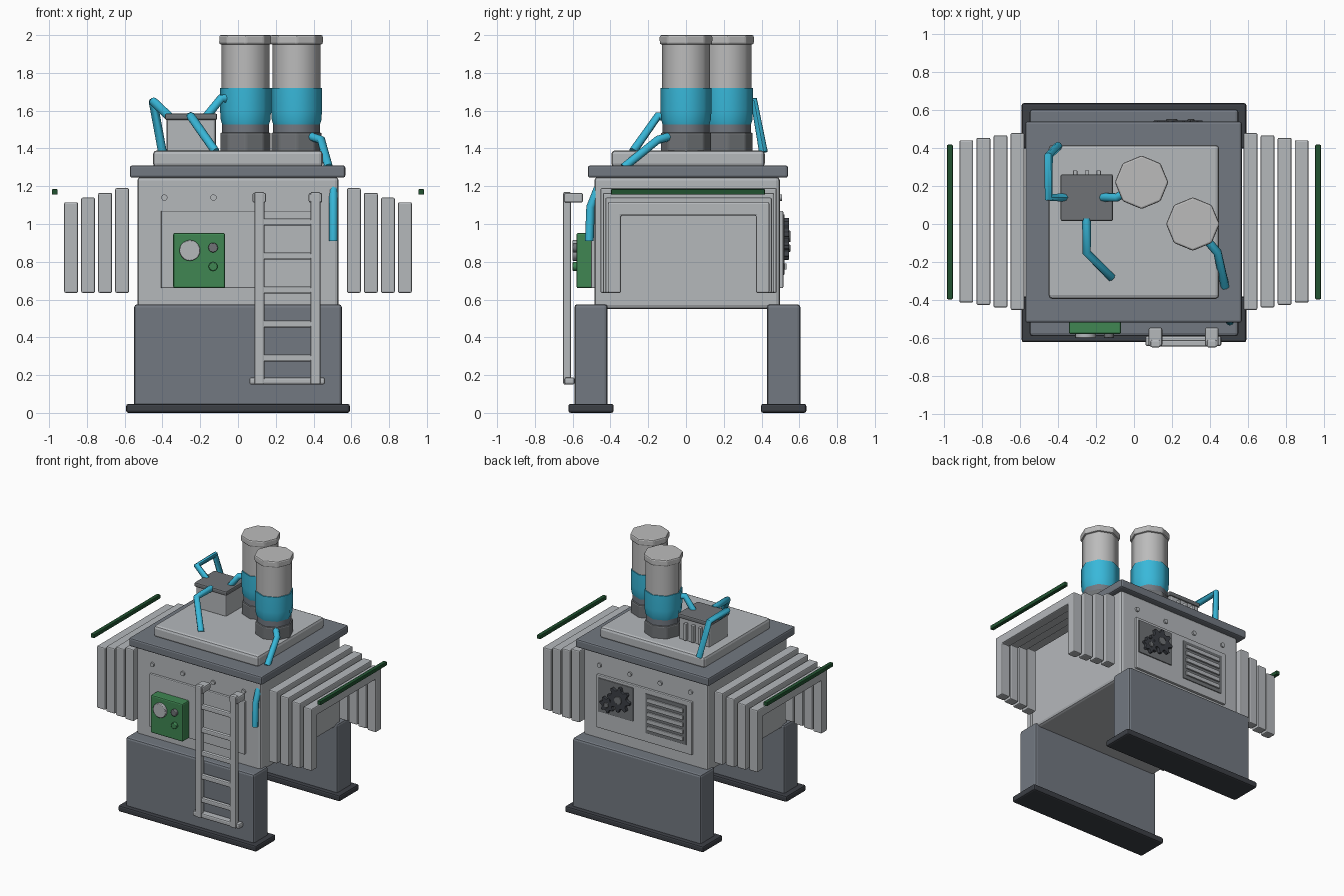
import bpy, bmesh, math
from mathutils import Vector, Matrix

cube = bpy.data.objects.get("Cube")
if cube:
    bpy.data.objects.remove(cube, do_unlink=True)


def material(name, rgb):
    m = bpy.data.materials.new(name)
    m.use_nodes = True
    m.diffuse_color = (*rgb, 1)
    bsdf = m.node_tree.nodes["Principled BSDF"]
    bsdf.inputs["Base Color"].default_value = (*rgb, 1)
    bsdf.inputs["Roughness"].default_value = 0.7
    return m


LIGHT = material("light grey", (0.46, 0.48, 0.50))
TANK = material("tank grey", (0.50, 0.50, 0.50))
GREY = material("slate grey", (0.17, 0.19, 0.22))
STEEL = material("dull steel", (0.16, 0.17, 0.18))
DARK = material("dark rubber", (0.045, 0.05, 0.06))
GREEN = material("panel green", (0.05, 0.24, 0.085))
DEEP = material("deep green", (0.015, 0.085, 0.03))
BLUE = material("pipe blue", (0.04, 0.48, 0.70))


def finish(name, bm, mat, bevel=0.0, smooth=None):
    """Turn a bmesh into an object with an optional rounded edge."""
    bmesh.ops.recalc_face_normals(bm, faces=bm.faces)
    me = bpy.data.meshes.new(name)
    bm.to_mesh(me)
    bm.free()
    me.materials.append(mat)
    ob = bpy.data.objects.new(name, me)
    bpy.context.collection.objects.link(ob)
    if bevel:
        mod = ob.modifiers.new("Bevel", "BEVEL")
        mod.width, mod.segments = bevel, 2
        mod.limit_method = "ANGLE"
    if smooth:
        bpy.ops.object.select_all(action="DESELECT")
        ob.select_set(True)
        bpy.context.view_layer.objects.active = ob
        bpy.ops.object.shade_smooth_by_angle(angle=math.radians(smooth))
    return ob


def box(name, x, y, z, mat, bevel=0.01):
    """Box from (low, high) ranges."""
    bm = bmesh.new()
    bmesh.ops.create_cube(bm, size=1)
    for v in bm.verts:
        v.co = Vector(r[0] if c < 0 else r[1] for c, r in zip(v.co, (x, y, z)))
    return finish(name, bm, mat, bevel)


def prism(name, points, push, mat, bevel=0.0):
    """Flat outline pushed along a vector."""
    bm = bmesh.new()
    face = bm.faces.new([bm.verts.new(p) for p in points])
    new = bmesh.ops.extrude_face_region(bm, geom=[face])["geom"]
    bmesh.ops.translate(bm, vec=Vector(push),
                        verts=[g for g in new if isinstance(g, bmesh.types.BMVert)])
    return finish(name, bm, mat, bevel)


def disc(name, x, y0, y1, z, r, mat, sides=16, bevel=0.0):
    """Round part whose axis runs front to back."""
    bm = bmesh.new()
    turn = Matrix.Translation((x, (y0 + y1) / 2, z)) @ Matrix.Rotation(math.pi / 2, 4, "X")
    bmesh.ops.create_cone(bm, cap_ends=True, segments=sides, radius1=r, radius2=r,
                          depth=abs(y1 - y0), matrix=turn)
    return finish(name, bm, mat, bevel, 40)


def lathe(name, x, y, profile, mat, bevel=0.0, smooth=None):
    """Eight-sided turned part from (radius, height) pairs."""
    bm = bmesh.new()
    rings = [[bm.verts.new((x + r * math.cos(k * math.pi / 4),
                            y + r * math.sin(k * math.pi / 4), z)) for k in range(8)]
             for r, z in profile]
    for a, b in zip(rings, rings[1:]):
        for k in range(8):
            bm.faces.new((a[k], a[(k + 1) % 8], b[(k + 1) % 8], b[k]))
    bm.faces.new(rings[0])
    bm.faces.new(rings[-1])
    return finish(name, bm, mat, bevel, smooth)


def tube(name, points, mat, r=0.023):
    """Round pipe along a bent path."""
    cu = bpy.data.curves.new(name, "CURVE")
    cu.dimensions = "3D"
    cu.bevel_depth, cu.bevel_resolution, cu.use_fill_caps = r, 2, True
    sp = cu.splines.new("POLY")
    sp.points.add(len(points) - 1)
    for p, co in zip(sp.points, points):
        p.co = (*co, 1)
    tmp = bpy.data.objects.new(name + "_path", cu)
    bpy.context.collection.objects.link(tmp)
    me = bpy.data.meshes.new_from_object(tmp.evaluated_get(bpy.context.evaluated_depsgraph_get()))
    bpy.data.objects.remove(tmp, do_unlink=True)
    bm = bmesh.new()
    bm.from_mesh(me)
    return finish(name, bm, mat, 0, 50)


# Housing, roof and supports
box("housing", (-0.533, 0.533), (-0.485, 0.497), (0.55, 1.25), LIGHT, 0.02)
box("roof_slab", (-0.573, 0.568), (-0.52, 0.54), (1.245, 1.31), GREY, 0.012)
box("roof_plate", (-0.45, 0.449), (-0.395, 0.417), (1.30, 1.39), LIGHT, 0.02)
for side, y in (("front", -0.503), ("back", 0.517)):
    box(side + "_leg", (-0.55, 0.55), (y - 0.088, y + 0.088), (0.03, 0.575), GREY, 0.016)
    box(side + "_foot", (-0.592, 0.592), (y - 0.12, y + 0.12), (0, 0.048), DARK, 0.012)

# Raised wall panels with rivets
for side, y, out in (("front", -0.485, -1), ("back", 0.497, 1)):
    box(side + "_panel", (-0.408, 0.408), sorted((y - out * 0.01, y + out * 0.018)),
        (0.66, 1.07), LIGHT, 0.006)
    for k in range(4):
        disc(f"{side}_rivet_{k}", -0.39 + 0.26 * k, y - out * 0.01, y + out * 0.012,
             1.14, 0.017, LIGHT, 10)

# Folding bellows frames and end bars on both sides
for side, s in (("left", 1), ("right", -1)):
    for k in range(4):
        y0, y1 = -0.453 + 0.013 * k, 0.48 - 0.013 * k
        top, t = 1.19 - 0.025 * k, 0.07
        outline = ((y0, 0.635), (y0, top), (y1, top), (y1, 0.635), (y1 - t, 0.635),
                   (y1 - t, top - t), (y0 + t, top - t), (y0 + t, 0.635))
        x = 0.577 + 0.09 * k
        prism(f"{side}_bellows_{k}", [(s * x, y, z) for y, z in outline],
              (s * 0.073, 0, 0), LIGHT, 0.008)
    box(side + "_end_bar", sorted((s * 0.955, s * 0.985)), (-0.397, 0.418),
        (1.155, 1.185), DEEP, 0.005)

# Control box
box("control_box", (-0.343, -0.068), (-0.58, -0.49), (0.66, 0.953), GREEN, 0.01)
disc("gauge", -0.255, -0.6, -0.57, 0.86, 0.055, LIGHT, 20, 0.004)
disc("grey_knob", -0.132, -0.6, -0.57, 0.875, 0.026, STEEL, 12, 0.004)
disc("green_knob", -0.132, -0.6, -0.57, 0.775, 0.024, GREEN, 12, 0.004)

# Ladder
for side, x in (("right", 0.113), ("left", 0.41)):
    box(side + "_ladder_rail", (x - 0.026, x + 0.026), (-0.65, -0.61), (0.15, 1.17), LIGHT, 0.008)
    box(side + "_ladder_bracket", (x - 0.036, x + 0.036), (-0.645, -0.545), (1.113, 1.165),
        LIGHT, 0.01)
for k in range(5):
    z = 0.29 + 0.18 * k
    box(f"ladder_rung_{k}", (0.12, 0.40), (-0.645, -0.612), (z - 0.018, z + 0.018), LIGHT, 0.008)
box("ladder_bottom_bar", (0.06, 0.46), (-0.643, -0.59), (0.15, 0.188), LIGHT, 0.01)

# Gear recess on the back
box("gear_plate", (0.09, 0.39), (0.50, 0.522), (0.79, 1.05), STEEL, 0.004)
for name, gx, gz, r, teeth in (("large", 0.2, 0.935, 0.097, 8), ("small", 0.3, 0.872, 0.062, 7)):
    ring = []
    for k in range(teeth * 4):
        rr = r if k % 4 < 2 else r * 0.72
        a = math.tau * k / (teeth * 4)
        ring.append((gx + rr * math.cos(a), 0.518, gz + rr * math.sin(a)))
    prism(name + "_gear", ring, (0, 0.027, 0), DARK, 0.003)
    disc(name + "_gear_hub", gx, 0.53, 0.552, gz, r * 0.33, STEEL, 10, 0.003)

# Louvred vent on the back
box("vent_plate", (-0.365, -0.015), (0.50, 0.521), (0.73, 1.035), STEEL, 0.004)
for k in range(5):
    z = 0.775 + 0.054 * k
    box(f"vent_slat_{k}", (-0.342, -0.038), (0.51, 0.532), (z - 0.016, z + 0.016), LIGHT, 0.004)

# Twin tanks
for name, x, y in (("front", 0.31, 0.0), ("back", 0.04, 0.22)):
    lathe(name + "_tank_base", x, y, ((0.135, 1.38), (0.135, 1.485)), STEEL, 0.01)
    lathe(name + "_tank_collar", x, y, ((0.124, 1.47), (0.124, 1.535)), GREY, 0, 50)
    lathe(name + "_tank_band", x, y,
          ((0.12, 1.515), (0.131, 1.55), (0.135, 1.6), (0.135, 1.72)), BLUE, 0, 50)
    lathe(name + "_tank_shell", x, y, ((0.128, 1.7), (0.128, 1.96)), TANK, 0, 50)
    lathe(name + "_tank_cap", x, y, ((0.141, 1.95), (0.141, 2.0)), TANK, 0.01)

# Rooftop pump box
box("pump_box", (-0.378, -0.117), (0.022, 0.255), (1.38, 1.56), LIGHT, 0.012)
box("pump_lid", (-0.387, -0.11), (0.015, 0.262), (1.55, 1.585), STEEL, 0.01)
for k in range(3):
    x = -0.31 + 0.062 * k
    box(f"pump_fin_{k}", (x - 0.011, x + 0.011), (0.24, 0.283), (1.40, 1.53), LIGHT, 0.004)

# Pipes
tube("pump_side_pipe", ((-0.36, 0.14, 1.565), (-0.45, 0.14, 1.65), (-0.45, 0.36, 1.65),
                        (-0.40, 0.41, 1.38)), BLUE)
tube("pump_tank_pipe", ((-0.17, 0.14, 1.565), (-0.09, 0.14, 1.665), (-0.04, 0.17, 1.665)), BLUE)
tube("pump_front_pipe", ((-0.25, 0.03, 1.57), (-0.25, -0.15, 1.57), (-0.12, -0.28, 1.385)), BLUE)
tube("tank_roof_pipe", ((0.38, -0.08, 1.465), (0.44, -0.15, 1.445), (0.48, -0.33, 1.30)), BLUE)
tube("corner_pipe", ((0.505, -0.465, 1.19), (0.505, -0.505, 1.09), (0.505, -0.512, 0.91)), BLUE)
